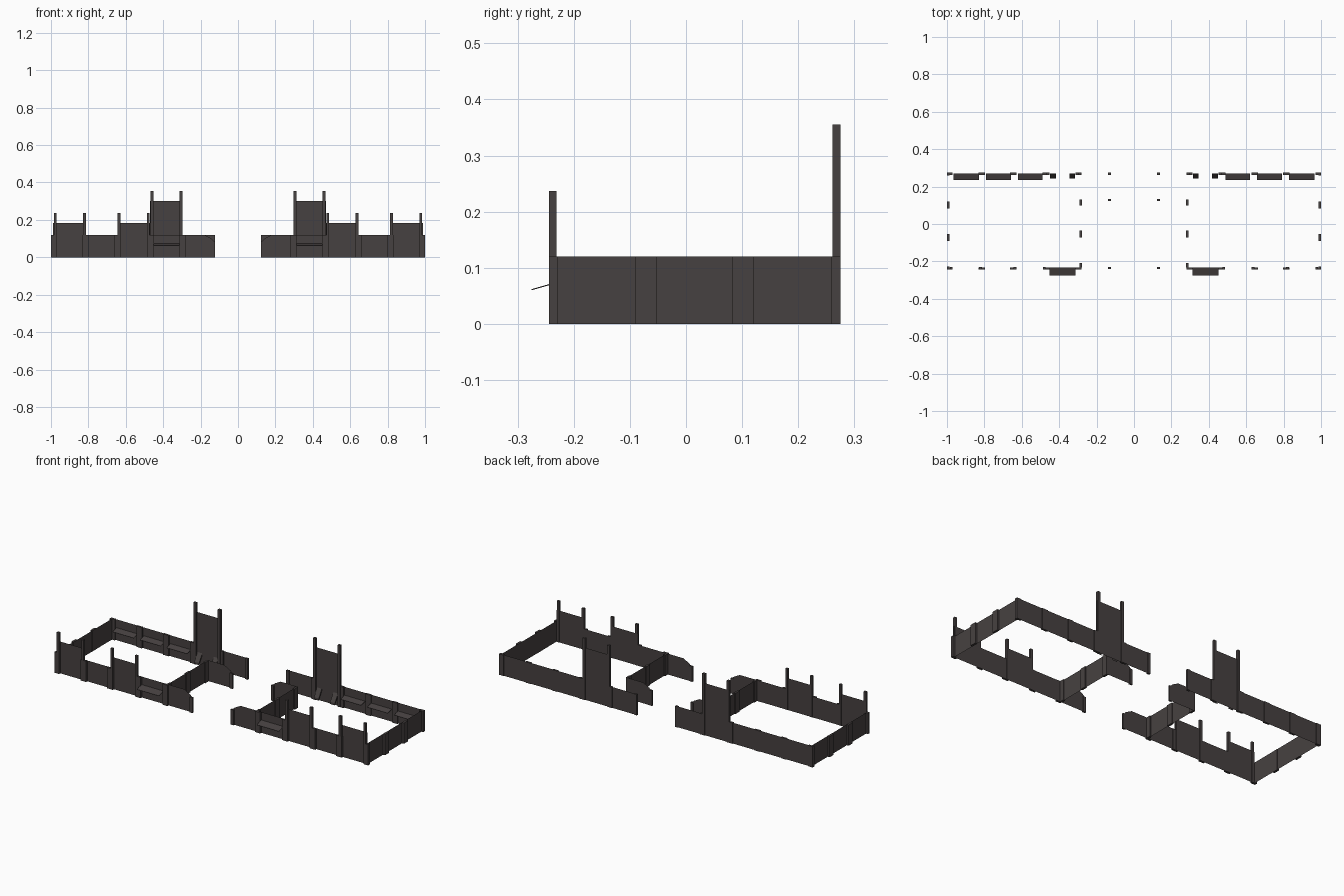
import bpy, bmesh

if "Cube" in bpy.data.objects:
    bpy.data.objects.remove(bpy.data.objects["Cube"])

mat = bpy.data.materials.new("dark_umber")
mat.diffuse_color = (0.062, 0.053, 0.052, 1)
mat.use_nodes = True
mat.node_tree.nodes["Principled BSDF"].inputs["Base Color"].default_value = mat.diffuse_color
mat.use_backface_culling = False


def finish(name, bm):
    """Store geometry as an object and mirror it to the other building."""
    me = bpy.data.meshes.new(name)
    bm.to_mesh(me)
    bm.free()
    me.materials.append(mat)
    ob = bpy.data.objects.new(name, me)
    bpy.context.collection.objects.link(ob)
    mod = ob.modifiers.new("twin", 'MIRROR')
    mod.use_axis[0] = True
    mod.use_mirror_merge = False
    return ob


def sheets(name, polys):
    """Thin panels, each a flat polygon."""
    bm = bmesh.new()
    for p in polys:
        bm.faces.new([bm.verts.new(v) for v in p])
    finish(name, bm)


def boxes(name, items):
    """Boxes given as (x0, x1, y0, y1, z0, z1)."""
    bm = bmesh.new()
    for x0, x1, y0, y1, z0, z1 in items:
        r = bmesh.ops.create_cube(bm, size=1)
        for v in r["verts"]:
            v.co = ((x0 + x1) / 2 + v.co.x * (x1 - x0),
                    (y0 + y1) / 2 + v.co.y * (y1 - y0),
                    (z0 + z1) / 2 + v.co.z * (z1 - z0))
    finish(name, bm)


def slopes(name, spans, outer, inner, t):
    """Slanted boards running from (y, z) to (y, z) over each x span."""
    bm = bmesh.new()
    for a, b in spans:
        f = bm.faces.new([bm.verts.new(v) for v in (
            (a, *outer), (b, *outer), (b, *inner), (a, *inner))])
        r = bmesh.ops.extrude_face_region(bm, geom=[f])
        for v in r["geom"]:
            if isinstance(v, bmesh.types.BMVert):
                v.co.z -= t
    bmesh.ops.recalc_face_normals(bm, faces=bm.faces)
    finish(name, bm)


def wall_x(y, x0, x1, h):
    return [(x0, y, 0), (x1, y, 0), (x1, y, h), (x0, y, h)]


def wall_y(x, y0, y1, h):
    return [(x, y0, 0), (x, y1, 0), (x, y1, h), (x, y0, h)]


def wing(y, x0):
    """Short wing wall with a clipped top corner at the gate."""
    return [(x0, y, 0), (0.13, y, 0), (0.13, y, 0.088), (0.142, y, 0.1),
            (0.18, y, H), (x0, y, H)]


H = 0.12
YF, YB, XS, XI = -0.233, 0.271, 0.988, 0.285

# Long walls, with higher panels standing on the front and a tower at the back
sheets("front_wall", [wall_x(YF, 0.815, 0.988, 0.183), wall_x(YF, 0.645, 0.815, H),
                      wall_x(YF, 0.47, 0.645, 0.183), wall_x(YF, XI, 0.47, H)])
sheets("back_wall", [wall_x(YB, 0.47, 0.988, H), wall_x(YB, 0.125, 0.30, H)])
sheets("back_tower", [wall_x(YB, 0.30, 0.47, 0.30)])
sheets("outer_side_wall", [wall_y(XS, YF, YB, H)])
sheets("inner_side_wall", [wall_y(XI, YF, 0.132, H)])
sheets("gate_wings", [wing(YF, XI), wing(0.132, XI)])

# Pilasters at wall height
boxes("front_pilasters", [(a, b, -0.244, -0.232, 0, H) for a, b in (
    (0.97, 1), (0.797, 0.832), (0.628, 0.663), (0.45, 0.487), (0.28, 0.312))])
boxes("back_pilasters", [(a, b, 0.263, 0.275, 0, H) for a, b in (
    (0.97, 1), (0.797, 0.832), (0.628, 0.663), (0.455, 0.49), (0.28, 0.312))])
boxes("side_pilasters", [(0.987, 1, a, b, 0, H) for a, b in (
    (-0.244, -0.228), (-0.09, -0.053), (0.083, 0.12), (0.258, 0.275))])
boxes("inner_pilasters", [(0.279, 0.291, a, b, 0, H) for a, b in (
    (-0.233, -0.208), (-0.072, -0.036), (0.1, 0.132))])
boxes("gate_pilasters", [(0.122, 0.14, -0.241, -0.231, 0, 0.088),
                         (0.122, 0.14, 0.124, 0.134, 0, 0.088),
                         (0.122, 0.14, 0.263, 0.275, 0, H)])

# Tall posts framing the raised panels
boxes("front_posts", [(a, a + 0.015, -0.244, -0.231, 0, 0.237)
                      for a in (0.97, 0.813, 0.628, 0.472)])
boxes("tower_posts", [(a, a + 0.016, 0.261, 0.275, 0, 0.355)
                      for a in (0.296, 0.452)])

# Slanted shelves on the walls and steep braces at the tower foot
slopes("front_shelf", [(0.312, 0.453)], (-0.275, 0.062), (-0.233, 0.074), 0.002)
slopes("back_shelves", [(0.83, 0.965), (0.658, 0.79), (0.49, 0.62)],
       (0.235, 0.062), (0.271, 0.072), 0.002)
slopes("tower_braces", [(0.315, 0.345), (0.418, 0.448)],
       (0.242, 0.025), (0.271, 0.07), 0.012)
